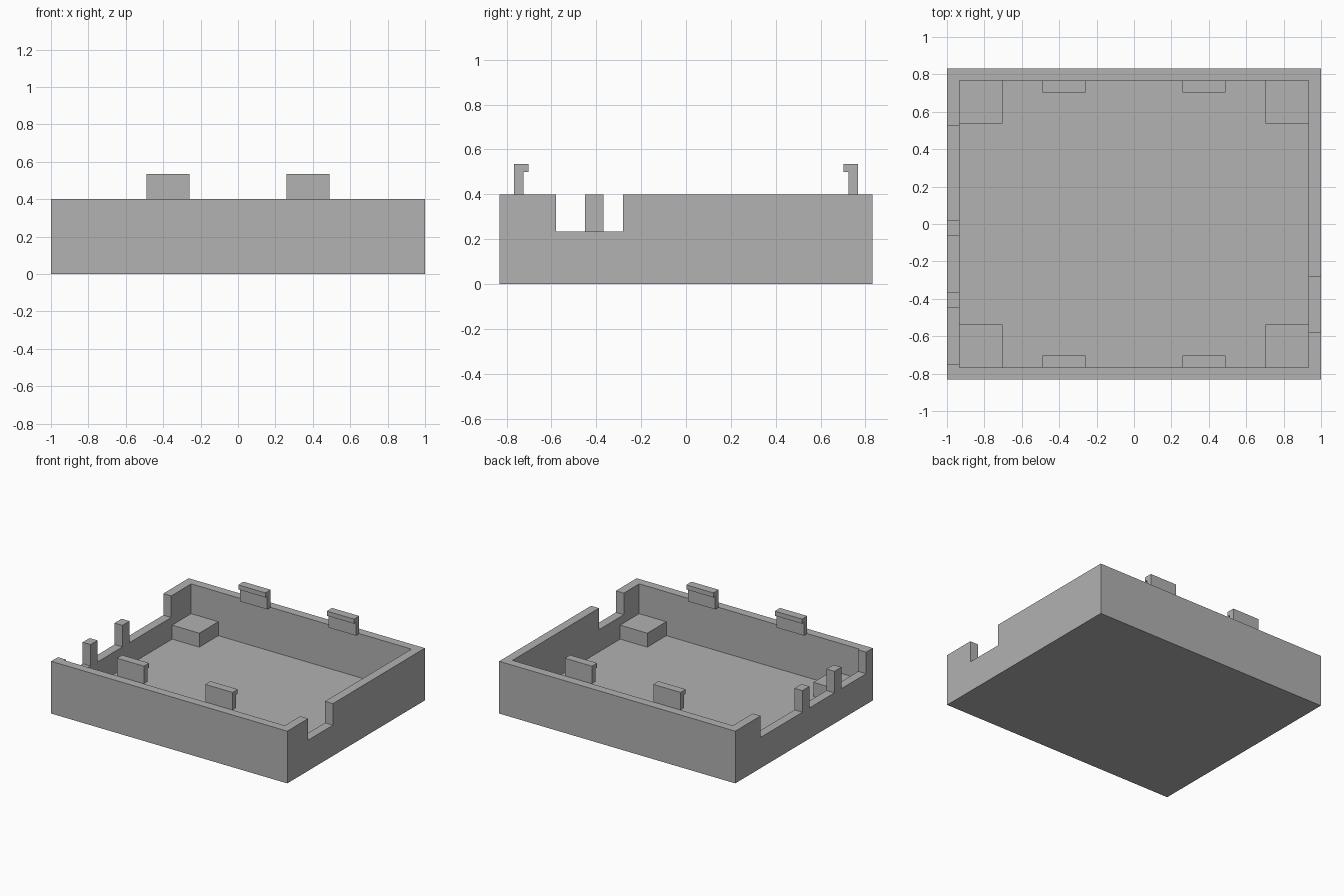
import bpy
import bmesh
from mathutils import Vector

default = bpy.data.objects.get("Cube")
if default:
    bpy.data.objects.remove(default, do_unlink=True)

# One plain grey plastic
grey = bpy.data.materials.new("grey_plastic")
grey.use_nodes = True
colour = (0.445, 0.445, 0.445, 1)
grey.diffuse_color = colour
grey.node_tree.nodes["Principled BSDF"].inputs["Base Color"].default_value = colour

HALF_X, HALF_Y, HEIGHT = 1.0, 0.832, 0.4
IN_X, IN_Y, FLOOR = 0.933, 0.766, 0.065
NOTCH_Z = 0.235


def make_object(name, bm):
    bmesh.ops.recalc_face_normals(bm, faces=bm.faces)
    mesh = bpy.data.meshes.new(name)
    bm.to_mesh(mesh)
    bm.free()
    mesh.materials.append(grey)
    obj = bpy.data.objects.new(name, mesh)
    bpy.context.collection.objects.link(obj)
    return obj


def box(name, low, high):
    low, high = Vector(low), Vector(high)
    bm = bmesh.new()
    bmesh.ops.create_cube(bm, size=1)
    for v in bm.verts:
        v.co = (low + high) / 2 + v.co * (high - low)
    return make_object(name, bm)


def cut(target, low, high):
    cutter = box("cutter", low, high)
    cutter.hide_render = True
    mod = target.modifiers.new("cut", "BOOLEAN")
    mod.operation = "DIFFERENCE"
    mod.solver = "EXACT"
    mod.object = cutter
    bpy.context.view_layer.objects.active = target
    bpy.ops.object.modifier_apply(modifier=mod.name)
    bpy.data.objects.remove(cutter, do_unlink=True)


# Open tray
tray = box("tray", (-HALF_X, -HALF_Y, 0), (HALF_X, HALF_Y, HEIGHT))
cut(tray, (-IN_X, -IN_Y, FLOOR), (IN_X, IN_Y, 1))

# Port openings: one in the left wall, three in the right wall
for side, y0, y1 in ((1, -0.58, -0.28), (-1, -0.75, -0.45),
                     (-1, -0.367, -0.065), (-1, 0.02, 0.525)):
    centre = side * HALF_X
    cut(tray, (centre - 0.1, y0, NOTCH_Z), (centre + 0.1, y1, 1))

# Corner supports on the floor
for sx, x_name in ((-1, "right"), (1, "left")):
    for sy, y_name in ((-1, "front"), (1, "back")):
        xs = sorted((sx * 0.703, sx * IN_X))
        ys = sorted((sy * 0.536, sy * IN_Y))
        box(f"{y_name}_{x_name}_support", (xs[0], ys[0], FLOOR),
            (xs[1], ys[1], 0.172))

# Hooked clips standing at the inner edge of the front and back walls
HOOK = [(IN_Y, HEIGHT), (IN_Y, 0.535), (0.703, 0.535),
        (0.703, 0.5), (0.725, 0.5), (0.725, HEIGHT)]
for sx, x_name in ((-1, "right"), (1, "left")):
    for sy, y_name in ((-1, "front"), (1, "back")):
        bm = bmesh.new()
        x0, x1 = sorted((sx * 0.26, sx * 0.49))
        face = bm.faces.new([bm.verts.new((x0, sy * y, z)) for y, z in HOOK])
        extruded = bmesh.ops.extrude_face_region(bm, geom=[face])
        bmesh.ops.translate(bm, vec=(x1 - x0, 0, 0), verts=[
            g for g in extruded["geom"] if isinstance(g, bmesh.types.BMVert)])
        make_object(f"{y_name}_{x_name}_clip", bm)
